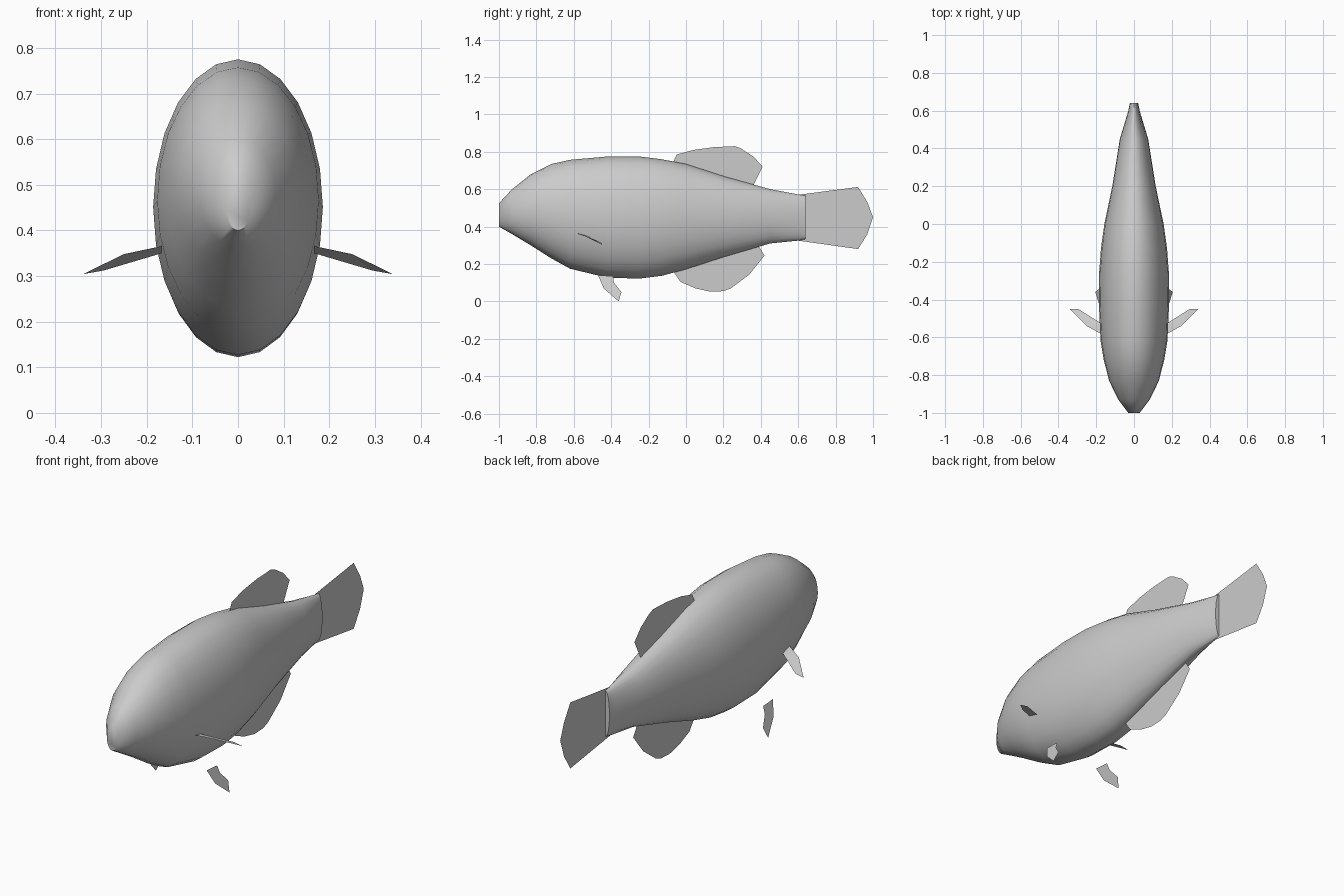
import bpy
import bmesh
import math

SEGMENTS = 24

default_cube = bpy.data.objects.get("Cube")
if default_cube:
    bpy.data.objects.remove(default_cube, do_unlink=True)


def make_material(name, colour):
    material = bpy.data.materials.new(name)
    material.use_nodes = True
    material.diffuse_color = colour
    material.node_tree.nodes["Principled BSDF"].inputs["Base Color"].default_value = colour
    return material


plain_grey = make_material("plain grey", (0.6, 0.6, 0.6, 1))


def finish_object(name, mesh_builder):
    mesh = bpy.data.meshes.new(name)
    mesh_builder.to_mesh(mesh)
    mesh_builder.free()
    mesh.materials.append(plain_grey)
    result = bpy.data.objects.new(name, mesh)
    bpy.context.collection.objects.link(result)
    return result


def loft_body(name, stations):
    """Loft elliptical rings along y; each station is y, top, bottom, half width."""
    builder = bmesh.new()
    rings = []
    for y, top, bottom, half_width in stations:
        middle, half_height = (top + bottom) / 2, (top - bottom) / 2
        ring = []
        for step in range(SEGMENTS):
            angle = math.tau * step / SEGMENTS
            ring.append(builder.verts.new((half_width * math.sin(angle), y,
                                           middle + half_height * math.cos(angle))))
        rings.append(ring)
    for front_ring, back_ring in zip(rings, rings[1:]):
        for step in range(SEGMENTS):
            following = (step + 1) % SEGMENTS
            builder.faces.new((front_ring[step], front_ring[following],
                               back_ring[following], back_ring[step]))
    builder.faces.new(rings[0])
    builder.faces.new(rings[-1])
    bmesh.ops.recalc_face_normals(builder, faces=builder.faces)
    return finish_object(name, builder)


def flat_fin(name, outline, placement):
    """Make one thin sheet from outline points, placed in space by a function."""
    builder = bmesh.new()
    corners = [builder.verts.new(placement(*point)) for point in outline]
    bmesh.ops.triangulate(builder, faces=[builder.faces.new(corners)])
    return finish_object(name, builder)


# Body, from snout to tail root
body = loft_body("body", [
    (-1, .525, .4, .03),
    (-.93, .6, .36, .083),
    (-.83, .68, .3, .132),
    (-.72, .735, .23, .16),
    (-.62, .757, .175, .177),
    (-.42, .775, .127, .186),
    (-.25, .775, .122, .184),
    (-.13, .76, .137, .175),
    (0, .735, .172, .157),
    (.2, .67, .237, .115),
    (.45, .6, .31, .075),
    (.6, .572, .325, .03),
    (.64, .565, .333, .022),
])
bpy.context.view_layer.objects.active = body
body.select_set(True)
bpy.ops.object.shade_smooth_by_angle(angle=math.radians(60))
body.select_set(False)


# Fins on the centre line, outlined in y and z
def on_centre(y, z):
    return (0, y, z)


flat_fin("dorsal_fin", [
    (-.08, .72), (-.05, .785), (.04, .81), (.15, .825), (.26, .83),
    (.29, .82), (.36, .775), (.41, .72), (.35, .6),
], on_centre)

flat_fin("anal_fin", [
    (-.08, .18), (-.03, .105), (.05, .07), (.13, .052), (.2, .055),
    (.24, .07), (.34, .145), (.42, .245), (.38, .31),
], on_centre)

flat_fin("tail_fin", [
    (.6, .57), (.92, .612), (.97, .53), (1, .45),
    (.97, .36), (.92, .28), (.6, .325),
], on_centre)

# Paired fins, built once for each side
for side_name, side in (("left", 1), ("right", -1)):
    # Swept side fin, sloping down and back
    flat_fin(side_name + "_pectoral_fin", [
        (.16, -.59, .367), (.25, -.54, .348), (.34, -.45, .304),
        (.295, -.45, .312), (.16, -.535, .352),
    ], lambda x, y, z: (side * x, y, z))

    # Belly fin, splayed outwards towards its tip
    flat_fin(side_name + "_pelvic_fin", [
        (-.47, .14), (-.39, .135), (-.385, .1),
        (-.345, .05), (-.36, 0), (-.44, .07),
    ], lambda y, z: (side * (.205 - .36 * z), y, z))
